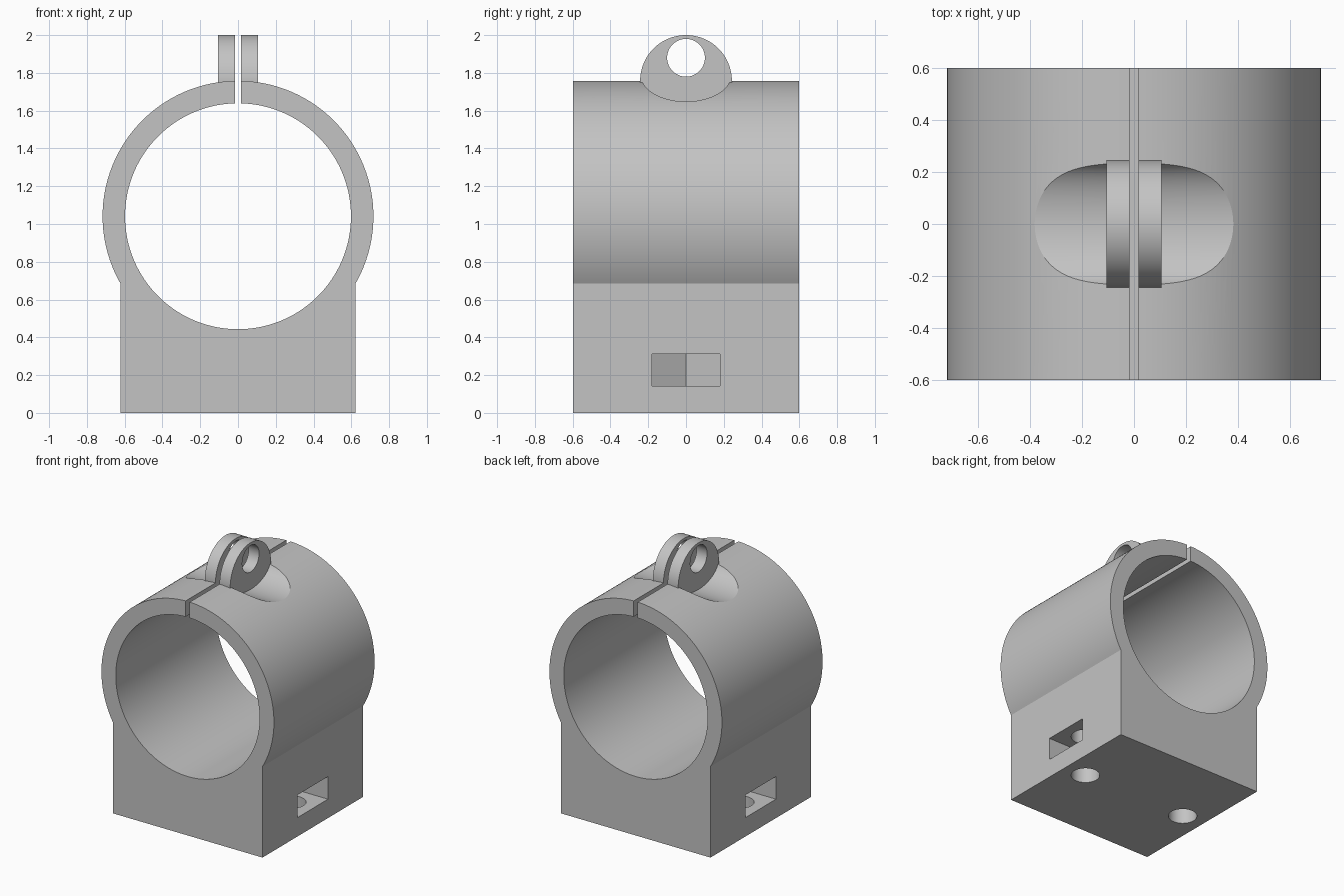
import bpy
import math

if "Cube" in bpy.data.objects:
    bpy.data.objects.remove(bpy.data.objects["Cube"], do_unlink=True)

LENGTH = 1.195     # depth of the clamp along y
AXIS_Z = 1.041     # height of the bore axis
OUTER, BORE = 0.717, 0.598
BASE_X = 0.622
SCREW_X = 0.444

grey = bpy.data.materials.new("plain grey")
grey.use_nodes = True
grey.diffuse_color = (0.55, 0.55, 0.55, 1)
grey.node_tree.nodes["Principled BSDF"].inputs["Base Color"].default_value = grey.diffuse_color


def cylinder(name, radius, depth, location, axis="Z", scale_z=1.0, sides=128, turn=0.0):
    rotation = {"X": (0, math.pi / 2, 0), "Y": (math.pi / 2, 0, 0), "Z": (0, 0, turn)}[axis]
    bpy.ops.mesh.primitive_cylinder_add(vertices=sides, radius=radius, depth=depth,
                                        location=location, rotation=rotation)
    obj = bpy.context.object
    obj.name = name
    bpy.ops.object.transform_apply(location=False, rotation=True, scale=False)
    obj.scale.z = scale_z
    bpy.ops.object.transform_apply(location=False, rotation=False, scale=True)
    return obj


def box(name, size, location):
    bpy.ops.mesh.primitive_cube_add(size=1, location=location)
    obj = bpy.context.object
    obj.name = name
    obj.scale = size
    bpy.ops.object.transform_apply(location=False, rotation=False, scale=True)
    return obj


def combine(target, tool, operation):
    """Apply a boolean and remove the tool object."""
    tool.hide_render = True
    bpy.ops.object.select_all(action="DESELECT")
    target.select_set(True)
    bpy.context.view_layer.objects.active = target
    mod = target.modifiers.new(tool.name, "BOOLEAN")
    mod.operation = operation
    mod.solver = "EXACT"
    mod.object = tool
    bpy.ops.object.modifier_apply(modifier=mod.name)
    bpy.data.objects.remove(tool, do_unlink=True)


# Round sleeve on a square foot
clamp = cylinder("split_clamp", OUTER, LENGTH, (0, 0, AXIS_Z), "Y", sides=192)
combine(clamp, box("foot", (2 * BASE_X, LENGTH, 0.9), (0, 0, 0.45)), "UNION")

# Shallow bolt-head scallop, then the tightening lug
combine(clamp, cylinder("scallop", 0.24, 1.4, (0, 0, 1.79), "X", scale_z=0.59), "DIFFERENCE")
combine(clamp, cylinder("lug", 0.243, 0.21, (0, 0, 1.757), "X"), "UNION")

# Bore, lug bolt hole and split
combine(clamp, cylinder("bore", BORE, 2, (0, 0, AXIS_Z), "Y", sides=192), "DIFFERENCE")
combine(clamp, cylinder("bolt_hole", 0.1, 1, (0, 0, 1.88), "X", sides=64), "DIFFERENCE")
combine(clamp, box("split", (0.034, 2, 0.8), (0, 0, 1.8)), "DIFFERENCE")

# Hexagonal nut pockets open to the sides, with screw holes from below
for side in (-1, 1):
    nut_z, nut_h, half = 0.227, 0.17, 0.18
    pocket = cylinder("nut_pocket", half / math.cos(math.pi / 6), nut_h,
                      (side * SCREW_X, 0, nut_z), sides=6, turn=math.pi / 2)
    combine(pocket, box("nut_slot", (0.5, 2 * half, nut_h),
                        (side * (SCREW_X + 0.25), 0, nut_z)), "UNION")
    combine(clamp, pocket, "DIFFERENCE")
    combine(clamp, cylinder("screw_hole", 0.1, 0.6, (side * SCREW_X, 0, 0.15), sides=64),
            "DIFFERENCE")

# Finish
clamp.data.materials.clear()
clamp.data.materials.append(grey)
for face in clamp.data.polygons:
    face.material_index = 0
bpy.ops.object.select_all(action="DESELECT")
clamp.select_set(True)
bpy.context.view_layer.objects.active = clamp
bpy.ops.object.shade_smooth_by_angle(angle=math.radians(25))
